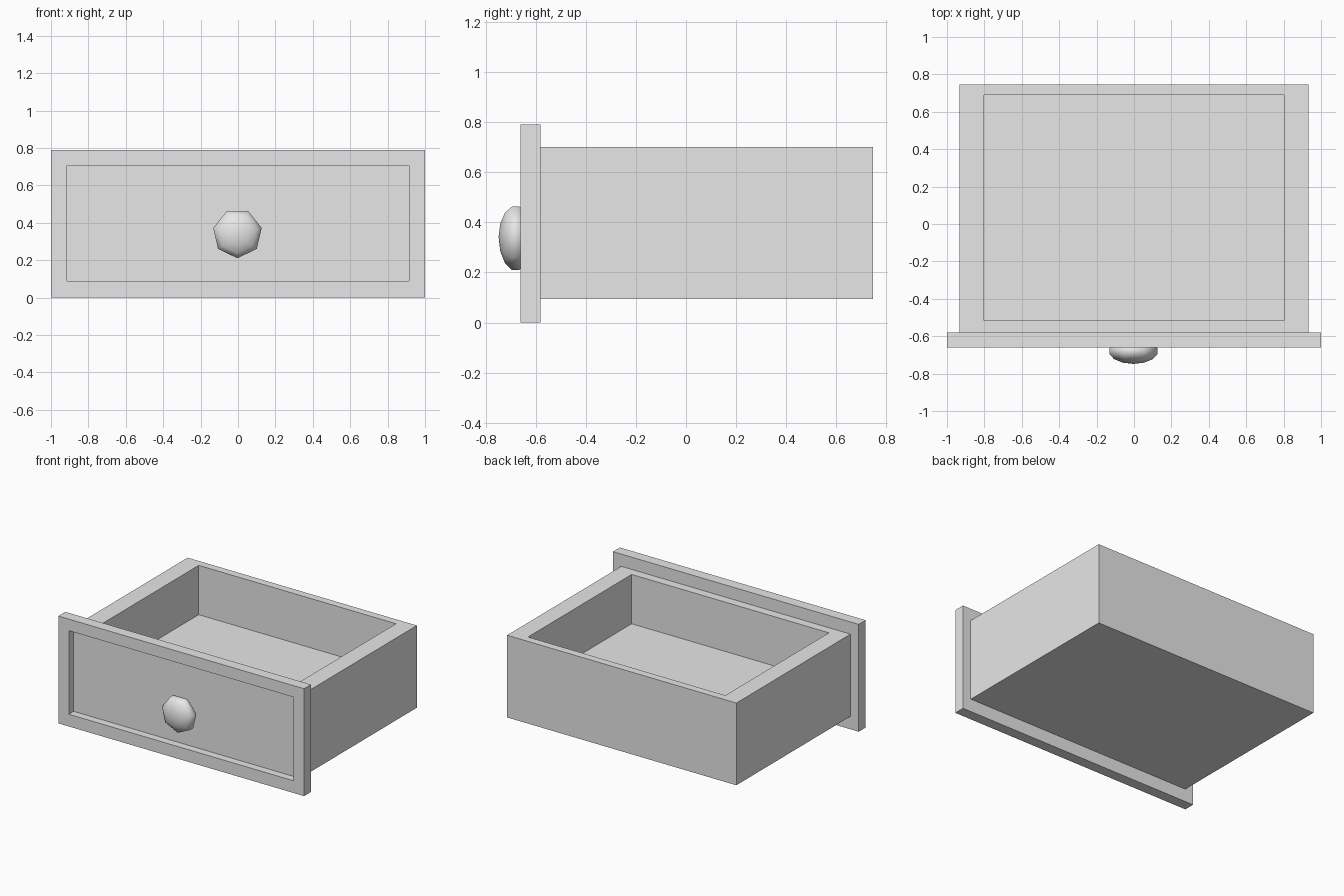
import bpy, bmesh, math
from mathutils import Matrix, Vector

if "Cube" in bpy.data.objects:
    bpy.data.objects.remove(bpy.data.objects["Cube"])

grey = bpy.data.materials.new("light_grey")
grey.diffuse_color = (0.8, 0.8, 0.8, 1)
grey.use_nodes = True
grey.node_tree.nodes["Principled BSDF"].inputs["Base Color"].default_value = grey.diffuse_color


def finish(name, bm):
    bmesh.ops.recalc_face_normals(bm, faces=bm.faces)
    me = bpy.data.meshes.new(name)
    bm.to_mesh(me)
    bm.free()
    me.materials.append(grey)
    ob = bpy.data.objects.new(name, me)
    bpy.context.collection.objects.link(ob)
    return ob


def recessed_box(name, lo, hi, direction, rim_lo, rim_hi, depth):
    """Box with a pocket sunk into the face that points along direction."""
    lo, hi, d = Vector(lo), Vector(hi), Vector(direction)
    bm = bmesh.new()
    bmesh.ops.create_cube(bm, size=1, matrix=Matrix.Translation((lo + hi) / 2)
                          @ Matrix.Diagonal((*(hi - lo), 1)))
    bm.normal_update()
    face = max(bm.faces, key=lambda f: f.normal.dot(d))
    mid = (lo + hi) / 2
    # inset the face to the rim rectangle, then push it in for the pocket
    bmesh.ops.inset_region(bm, faces=[face], thickness=0.02)
    for v in face.verts:
        for a in range(3):
            if abs(d[a]) < 0.5:
                v.co[a] = rim_lo[a] if v.co[a] < mid[a] else rim_hi[a]
    floor = bmesh.ops.extrude_discrete_faces(bm, faces=[face])["faces"][0]
    for v in floor.verts:
        v.co -= d * depth
    return finish(name, bm)


# front panel with a sunken field
recessed_box("drawer_front", (-1, -0.66, 0), (1, -0.58, 0.79), (0, -1, 0),
             (-0.915, 0, 0.09), (0.915, 0, 0.705), 0.056)

# open-topped tray with thick walls and floor
recessed_box("drawer_tray", (-0.933, -0.58, 0.095), (0.933, 0.747, 0.70), (0, 0, 1),
             (-0.803, -0.515, 0), (0.803, 0.69, 0), 0.363)

# seven-sided flattened knob, one corner up, axis along y
bm = bmesh.new()
place = (Matrix.Translation((-0.003, -0.68, 0.343)) @ Matrix.Diagonal((0.136, 0.068, 0.136, 1))
         @ Matrix.Rotation(math.pi / 2, 4, 'X') @ Matrix.Rotation(math.pi / 2, 4, 'Z'))
bmesh.ops.create_uvsphere(bm, u_segments=7, v_segments=7, radius=1, matrix=place)
for f in bm.faces:
    f.smooth = True
top = max(bm.verts, key=lambda v: v.co.z).co
if abs(top.x + 0.003) > 0.01:  # turn so that a corner points up
    bmesh.ops.rotate(bm, verts=bm.verts, cent=(-0.003, -0.68, 0.343),
                     matrix=Matrix.Rotation(math.pi / 7 if abs(top.x + 0.003) > 0.05 else math.pi / 14, 3, 'Y'))
finish("knob", bm)
